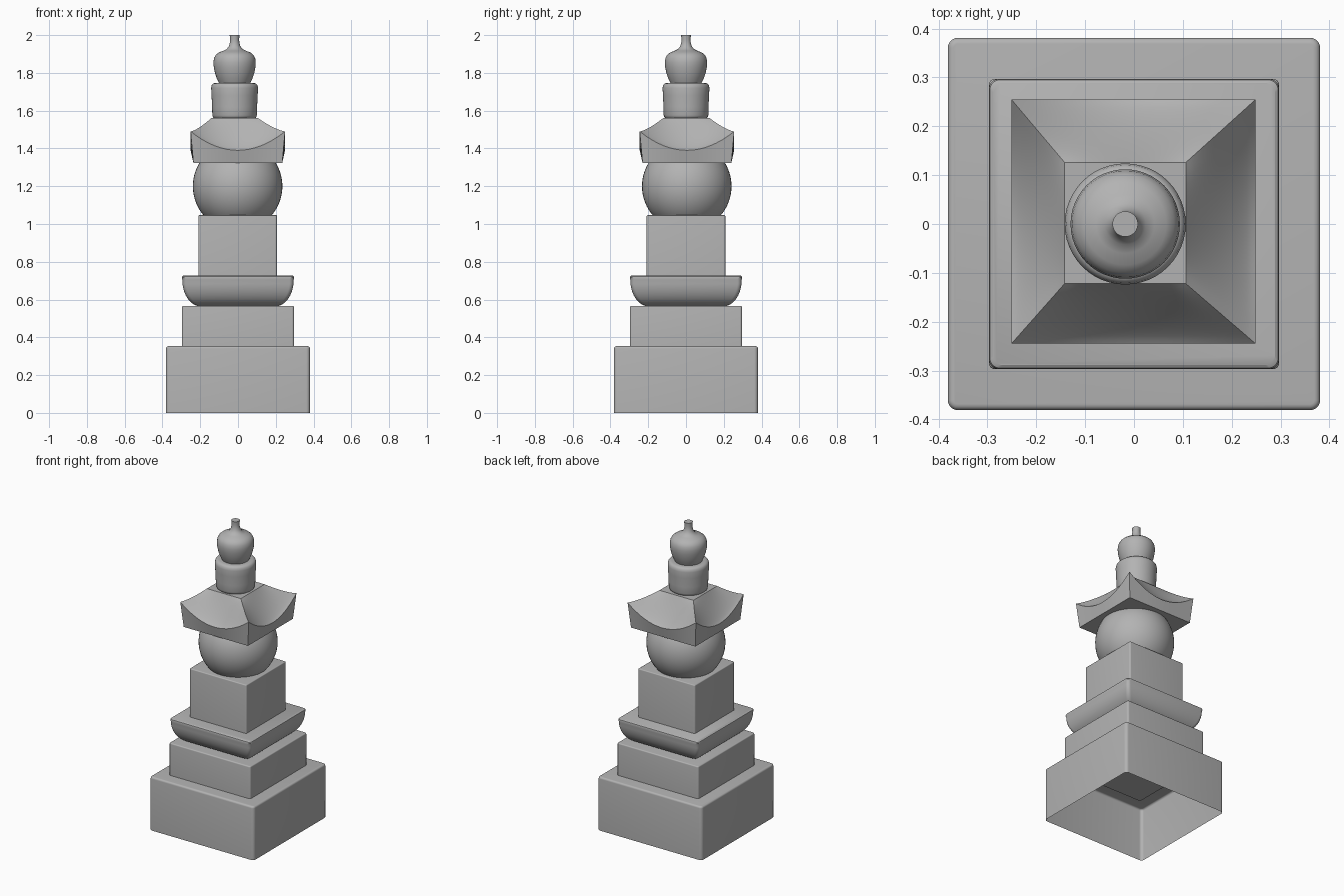
import bpy, bmesh, math

cube = bpy.data.objects.get("Cube")
if cube:
    bpy.data.objects.remove(cube)

stone = bpy.data.materials.new("grey stone")
stone.use_nodes = True
GREY = (0.45, 0.45, 0.45, 1)
stone.diffuse_color = GREY
stone.node_tree.nodes["Principled BSDF"].inputs["Base Color"].default_value = GREY


def finish(name, bm, angle=30):
    bmesh.ops.recalc_face_normals(bm, faces=bm.faces)
    mesh = bpy.data.meshes.new(name)
    bm.to_mesh(mesh)
    bm.free()
    mesh.materials.append(stone)
    obj = bpy.data.objects.new(name, mesh)
    bpy.context.collection.objects.link(obj)
    bpy.ops.object.select_all(action="DESELECT")
    obj.select_set(True)
    bpy.context.view_layer.objects.active = obj
    bpy.ops.object.shade_smooth_by_angle(angle=math.radians(angle))
    return obj


def loft(name, rings, bottom=True, angle=30):
    """Skin a stack of equal-length point rings and cap the ends."""
    bm = bmesh.new()
    loops = [[bm.verts.new(p) for p in ring] for ring in rings]
    n = len(loops[0])
    for a, b in zip(loops, loops[1:]):
        for i in range(n):
            j = (i + 1) % n
            bm.faces.new((a[i], a[j], b[j], b[i]))
    bm.faces.new(loops[-1])
    if bottom:
        bm.faces.new(loops[0][::-1])
    return finish(name, bm, angle)


def square_ring(half, z, r, x=0, y=0, steps=5):
    """Square outline with rounded corners."""
    pts = []
    for k, (sx, sy) in enumerate(((1, 1), (-1, 1), (-1, -1), (1, -1))):
        for s in range(steps + 1):
            a = math.pi / 2 * (k + s / steps)
            pts.append((x + sx * (half - r) + r * math.cos(a),
                        y + sy * (half - r) + r * math.sin(a), z))
    return pts


def block(name, half, z0, z1, r, x=0, bottom=True):
    """Square block with rounded upright and top edges."""
    e = r * 0.6
    rings = [square_ring(half, z0, r, x)]
    for s in range(5):
        a = math.pi / 2 * s / 4
        inset = e * (1 - math.cos(a))
        rings.append(square_ring(half - inset, z1 - e + e * math.sin(a), r - inset, x))
    return loft(name, rings, bottom)


def turned(name, profile, x, y=0, n=48):
    """Round part from (radius, height) pairs."""
    return loft(name, [[(x + r * math.cos(2 * math.pi * i / n),
                         y + r * math.sin(2 * math.pi * i / n), z)
                        for i in range(n)] for r, z in profile], angle=40)


# Stepped base, hollow underneath
block("base_plinth", 0.381, 0, 0.353, 0.02, bottom=False)
block("second_plinth", 0.297, 0.347, 0.566, 0.012)

# Tray with rounded underside
tray = [square_ring(0.20 + 0.095 * math.sin(a), 0.705 - 0.14 * math.cos(a), 0.022)
        for a in (math.pi / 2 * s / 10 for s in range(11))]
tray += [square_ring(h, z, 0.02) for h, z in ((0.297, 0.716), (0.295, 0.723), (0.289, 0.727))]
loft("tray", tray)

block("shaft_block", 0.208, 0.72, 1.047, 0.01, x=-0.002)

# Round body, cut flat at both ends
RADIUS, MID = 0.237, 1.2
low, high = math.asin(-0.158 / RADIUS), math.asin(0.13 / RADIUS)
body = [(RADIUS * math.cos(a), MID + RADIUS * math.sin(a))
        for a in (low + (high - low) * s / 20 for s in range(21))]
turned("round_body", body, -0.002, 0.004)

# Roof with upswept corners, concave slopes and sloped eave faces
N = 16
roof = bmesh.new()


def roof_point(u, v):
    half = 0.25 - 0.126 * v
    middle = 1.39 + 0.17 * v ** 1.25
    corner = 1.49 + 0.07 * v ** 1.4
    return u * half, -half, middle + (corner - middle) * u * u


for k in range(4):
    c, s = round(math.cos(k * math.pi / 2)), round(math.sin(k * math.pi / 2))

    def place(p, v):
        return roof.verts.new((c * p[0] - s * p[1] - 0.001 - 0.017 * v,
                               s * p[0] + c * p[1] + 0.005 - 0.003 * v, p[2]))

    us = [2 * i / N - 1 for i in range(N + 1)]
    rows = [[place((u * 0.235, -0.235, 1.323), 0) for u in us]]
    rows += [[place(roof_point(u, j / N), j / N) for u in us] for j in range(N + 1)]
    for a, b in zip(rows, rows[1:]):
        for i in range(N):
            roof.faces.new((a[i], a[i + 1], b[i + 1], b[i]))
bmesh.ops.remove_doubles(roof, verts=roof.verts, dist=0.0005)
bmesh.ops.holes_fill(roof, edges=[e for e in roof.edges if e.is_boundary], sides=0)
finish("roof", roof, 25)

# Drum and jewel-shaped finial
turned("drum", [(0.106, 1.558), (0.114, 1.564), (0.118, 1.576), (0.119, 1.62),
                (0.122, 1.68), (0.124, 1.72), (0.121, 1.735), (0.113, 1.744),
                (0.10, 1.747)], -0.018)
turned("finial", [(0.082, 1.745), (0.094, 1.77), (0.104, 1.80), (0.110, 1.83),
                  (0.112, 1.855), (0.109, 1.878), (0.100, 1.895), (0.084, 1.908),
                  (0.060, 1.917), (0.042, 1.926), (0.030, 1.942), (0.025, 1.962),
                  (0.024, 1.978), (0.026, 2.0)], -0.018)
